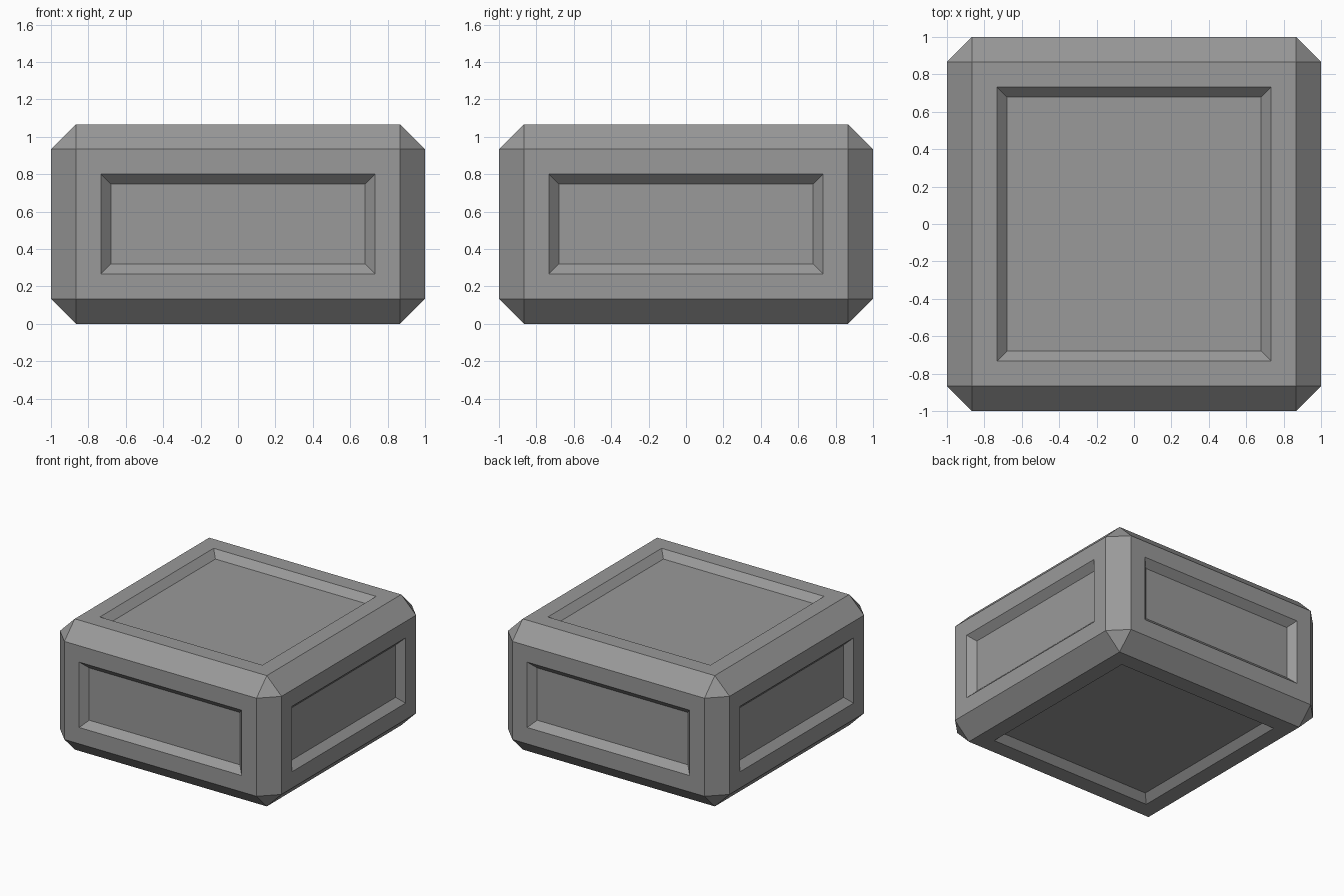
import bpy, bmesh
from mathutils import Matrix

if "Cube" in bpy.data.objects:
    bpy.data.objects.remove(bpy.data.objects["Cube"])

WIDTH, HEIGHT = 2.0, 1.0667
CHAMFER = 0.1333   # edge chamfer, also the flat frame width
RECESS = 0.0533    # recess depth and slope width

bm = bmesh.new()

# Block body standing on the ground
bmesh.ops.create_cube(bm, size=1.0, matrix=Matrix.Translation((0, 0, HEIGHT / 2))
                      @ Matrix.Diagonal((WIDTH, WIDTH, HEIGHT, 1)))

# Flat chamfer on all edges, with triangular corners
bmesh.ops.bevel(bm, geom=bm.edges[:], offset=CHAMFER, offset_type='OFFSET',
                segments=1, profile=0.5, affect='EDGES')
bm.normal_update()

# Frame and sloped recessed panel on each of the six sides
panels = [f for f in bm.faces if max(abs(c) for c in f.normal) > 0.99]
bmesh.ops.inset_individual(bm, faces=panels, thickness=CHAMFER, depth=0,
                           use_even_offset=True)
bmesh.ops.inset_individual(bm, faces=panels, thickness=RECESS, depth=-RECESS,
                           use_even_offset=True)
bm.normal_update()

mesh = bpy.data.meshes.new("panelled_block")
bm.to_mesh(mesh)
bm.free()
block = bpy.data.objects.new("panelled_block", mesh)
bpy.context.collection.objects.link(block)

# Dark grey finish
grey = bpy.data.materials.new("dark_grey")
grey.diffuse_color = (0.32, 0.32, 0.32, 1)
grey.use_nodes = True
grey.node_tree.nodes["Principled BSDF"].inputs["Base Color"].default_value = grey.diffuse_color
mesh.materials.append(grey)
